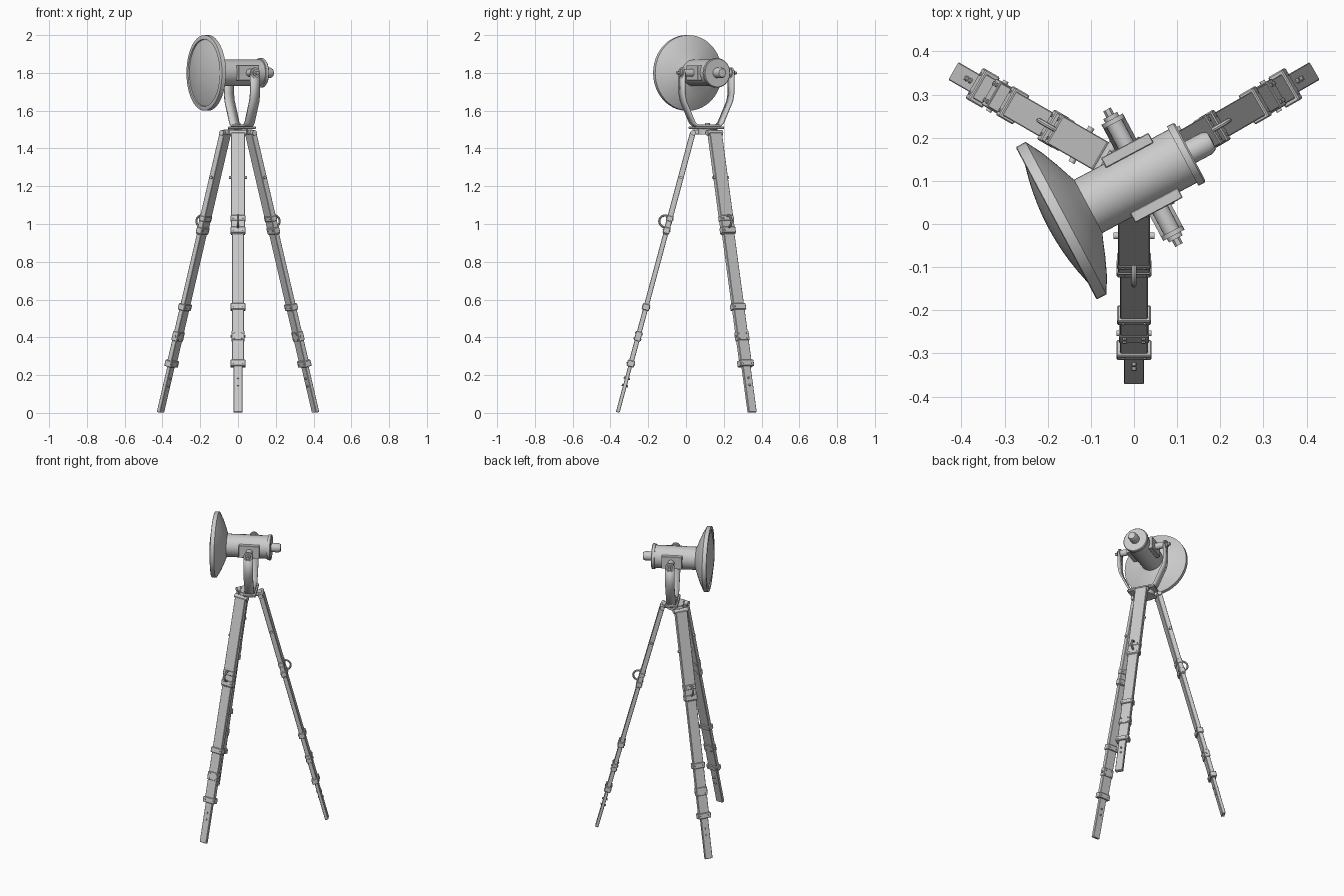
import bpy, bmesh, math
from mathutils import Matrix, Vector

if "Cube" in bpy.data.objects:
    bpy.data.objects.remove(bpy.data.objects["Cube"])

T = Matrix.Translation
def R(deg, axis):
    return Matrix.Rotation(math.radians(deg), 4, axis)


def finish(name, bm, mat, smooth=True):
    bmesh.ops.recalc_face_normals(bm, faces=bm.faces)
    me = bpy.data.meshes.new(name)
    bm.to_mesh(me)
    bm.free()
    ob = bpy.data.objects.new(name, me)
    bpy.context.collection.objects.link(ob)
    ob.matrix_world = mat
    if smooth:
        bpy.ops.object.select_all(action='DESELECT')
        ob.select_set(True)
        bpy.context.view_layer.objects.active = ob
        bpy.ops.object.shade_smooth_by_angle(angle=math.radians(35))
    return ob


def box(name, mat, loc, size, bevel=0.002):
    bm = bmesh.new()
    bmesh.ops.create_cube(bm, size=1, matrix=T(loc) @ Matrix.Diagonal((*size, 1)))
    if bevel:
        bmesh.ops.bevel(bm, geom=bm.edges[:], offset=bevel, segments=1, affect='EDGES')
    return finish(name, bm, mat, False)


def lathe(name, mat, profile, axis='X', loc=(0, 0, 0), n=32):
    """Revolve (along, radius) pairs about a local axis."""
    turn = {'X': R(90, 'Y'), 'Y': R(-90, 'X'), 'Z': Matrix()}[axis]
    bm = bmesh.new()
    vs = [bm.verts.new((r, 0, a)) for a, r in profile]
    es = [bm.edges.new(p) for p in zip(vs, vs[1:])]
    bmesh.ops.spin(bm, geom=vs + es, cent=(0, 0, 0), axis=(0, 0, 1),
                   angle=2 * math.pi, steps=n, use_merge=True)
    bmesh.ops.remove_doubles(bm, verts=bm.verts[:], dist=1e-5)
    bm.transform(T(loc) @ turn)
    return finish(name, bm, mat)


def rod(name, mat, axis, loc, r, a, b, n=16):
    """Cylinder along a local axis from a to b."""
    return lathe(name, mat, [(a, 0), (a, r), (b, r), (b, 0)], axis, loc, n)


def strip(name, mat, path, width, thick, u=0.0):
    """Bent metal strap: path of (v, z) points, given width along local x."""
    bm = bmesh.new()
    rows = [[bm.verts.new((u + s * width / 2, v, z)) for s in (-1, 1)] for v, z in path]
    for p, q in zip(rows, rows[1:]):
        bm.faces.new((p[0], p[1], q[1], q[0]))
    ob = finish(name, bm, mat)
    m = ob.modifiers.new("thickness", 'SOLIDIFY')
    m.thickness, m.offset = thick, 0
    return ob


def torus(name, mat, loc, major, minor, n=24, k=8):
    """Ring lying in the local yz plane."""
    prof = [(minor * math.sin(2 * math.pi * i / k), major + minor * math.cos(2 * math.pi * i / k))
            for i in range(k + 1)]
    return lathe(name, mat, prof, 'X', loc, n)


# ---------- tripod legs ----------
hub = T((0, 0.113, 0))
tilt = math.degrees(math.atan2(0.40, 1.49))
for i, ang in enumerate((-90, 30, 150)):
    side = hub @ R(ang - 90, 'Z')
    leg = side @ T((0, 0.475, 0)) @ R(tilt, 'X')
    tag = ("front", "right", "left")[i] + "_leg_"
    # sliding timber sections
    box(tag + "foot", leg, (0, 0, 0.153), (0.047, 0.02, 0.30))
    box(tag + "lower_section", leg, (0, 0, 0.62), (0.064, 0.026, 0.72))
    box(tag + "upper_section", leg, (0, 0, 1.255), (0.074, 0.030, 0.555))
    # metal clamp bands
    for s, w, t, h in ((0.27, 0.082, 0.04, 0.034), (0.58, 0.078, 0.04, 0.034),
                       (1.0, 0.080, 0.036, 0.034), (1.065, 0.078, 0.035, 0.03)):
        box(tag + "band", leg, (0, 0, s), (w, t, h), 0.003)
        for sx in (-1, 1):
            rod(tag + "band_screw", leg, 'Y', (sx * 0.025, 0, s), 0.004, -t / 2 - 0.003, t / 2 + 0.003, 8)
    # adjustment plate with bolts
    box(tag + "plate", leg, (0, 0, 0.42), (0.070, 0.034, 0.05))
    for sx in (-1, 1):
        for ds in (-0.015, 0.015):
            rod(tag + "plate_bolt", leg, 'Y', (sx * 0.022, 0, 0.42 + ds), 0.005, -0.021, 0.021, 8)
    # foot bolts and side knobs
    for s in (0.15, 0.19):
        rod(tag + "foot_bolt", leg, 'Y', (0, 0, s), 0.006, -0.017, 0.017, 10)
    rod(tag + "side_bolt", leg, 'X', (0, 0, 1.29), 0.008, -0.047, 0.047, 12)
    rod(tag + "clamp_bolt", leg, 'X', (0, 0, 0.42), 0.007, -0.041, 0.041, 12)
    # carrying ring on the outer face
    torus(tag + "ring", leg, (0, 0.020, 1.045), 0.031, 0.006)
    # hinge to the hub
    rod(tag + "hinge", side, 'X', (0, 0.075, 1.483), 0.014, -0.046, 0.046)
    box(tag + "hinge_bracket", side, (0, 0.042, 1.487), (0.045, 0.075, 0.024))

# ---------- hub ----------
rod("hub_disc", hub, 'Z', (0, 0, 0), 0.052, 1.475, 1.502, 24)
rod("hub_bolt", hub, 'Z', (0, 0, 0), 0.013, 1.50, 1.535, 12)

# ---------- lamp head (local x points forward along the beam) ----------
lamp = T((0.005, 0.10, 0)) @ R(208, 'Z')
axis = lamp @ T((0, 0, 1.80))
PU = -0.018                                   # pivot position along the beam

# yoke
box("yoke_base", lamp, (PU, 0, 1.509), (0.075, 0.175, 0.013))
half = [(0.147, 1.80), (0.147, 1.69), (0.139, 1.65), (0.085, 1.535), (0.070, 1.522)]
strip("yoke", lamp, half + [(-v, z) for v, z in reversed(half)], 0.056, 0.011, PU)
for s, nm in ((1, "right"), (-1, "left")):
    pv = axis @ (Matrix() if s > 0 else Matrix.Scale(-1, 4, (0, 1, 0)))
    rod(nm + "_yoke_end", pv, 'Y', (PU, 0, 0), 0.028, 0.1415, 0.1525, 24)
    rod(nm + "_pivot", pv, 'Y', (PU, 0, 0), 0.020, 0.07, 0.142, 20)
    rod(nm + "_pivot_cap", pv, 'Y', (PU, 0, 0), 0.018, 0.152, 0.162, 20)
    rod(nm + "_pivot_bolt", pv, 'Y', (PU, 0, 0), 0.010, 0.16, 0.178, 6)
    box(nm + "_side_plate", pv, (-0.015, 0.072, 0), (0.125, 0.026, 0.08))

# housing, rear flange and cable knob
lathe("lamp_housing", axis, [(0.14, 0), (0.14, 0.07), (-0.122, 0.07), (-0.122, 0.078),
                             (-0.138, 0.078), (-0.142, 0.074), (-0.142, 0)], n=40)
lathe("rear_knob", axis, [(-0.14, 0.028), (-0.185, 0.028), (-0.198, 0.022), (-0.20, 0)], n=24)

# reflector shell and rim
lathe("reflector", axis, [(0.125, 0.068), (0.132, 0.085), (0.145, 0.12), (0.162, 0.16),
                          (0.180, 0.193), (0.184, 0.20), (0.208, 0.20), (0.210, 0.197),
                          (0.210, 0.178), (0.203, 0.176)], n=48)
# domed front glass
dome = [(0.203 + 0.028 * (1 - (r / 0.178) ** 2), r)
        for r in (0.178, 0.15, 0.12, 0.09, 0.06, 0.03, 0.0)]
lathe("front_glass", axis, dome, n=48)
